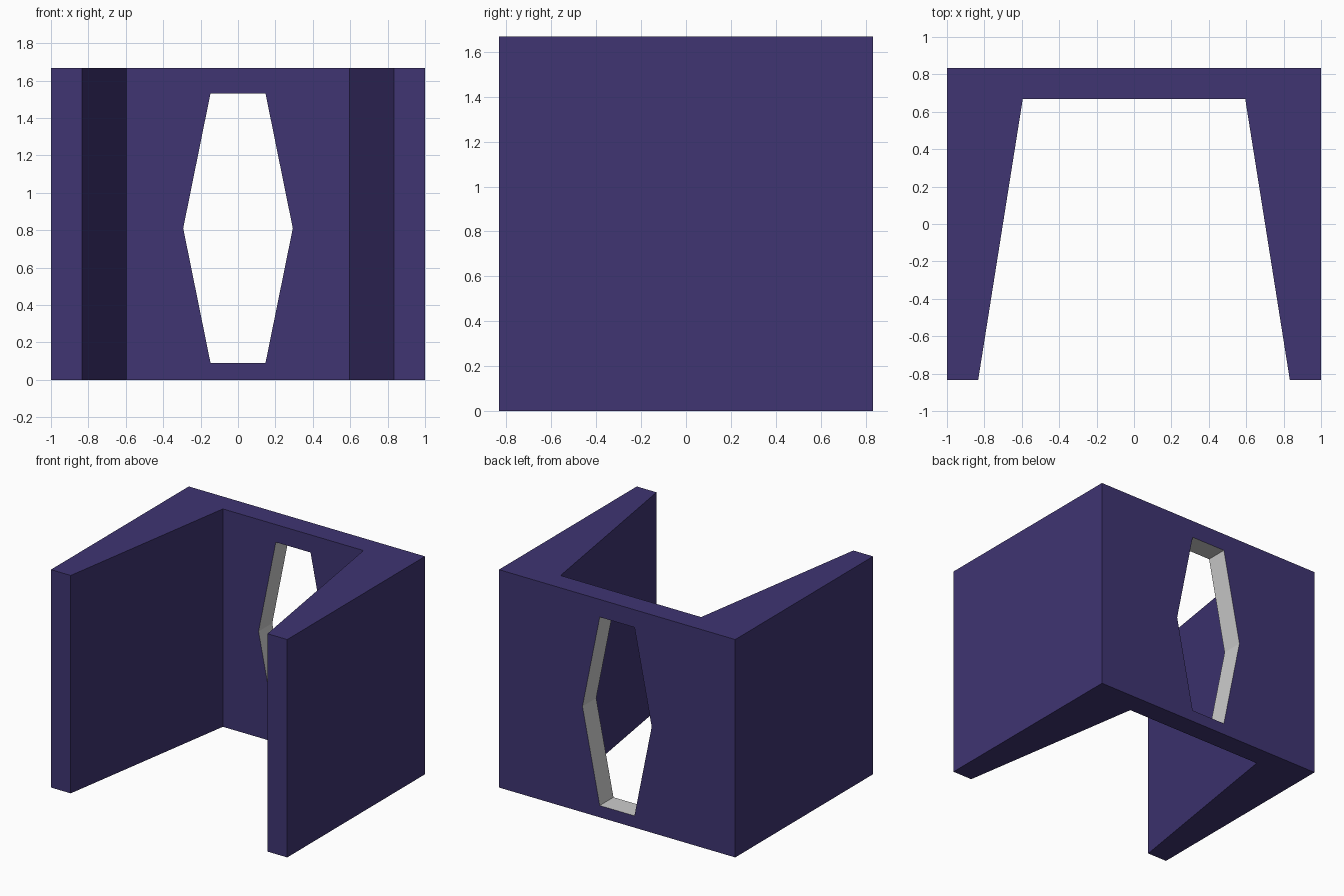
import bpy
import bmesh
from mathutils import Vector

if "Cube" in bpy.data.objects:
    bpy.data.objects.remove(bpy.data.objects["Cube"])


def prism(name, points, offset):
    """Closed solid made by extruding a flat outline along offset."""
    bm = bmesh.new()
    face = bm.faces.new([bm.verts.new(p) for p in points])
    ext = bmesh.ops.extrude_face_region(bm, geom=[face], use_keep_orig=True)
    verts = [g for g in ext["geom"] if isinstance(g, bmesh.types.BMVert)]
    bmesh.ops.translate(bm, verts=verts, vec=Vector(offset))
    bmesh.ops.recalc_face_normals(bm, faces=bm.faces)
    mesh = bpy.data.meshes.new(name)
    bm.to_mesh(mesh)
    bm.free()
    obj = bpy.data.objects.new(name, mesh)
    bpy.context.collection.objects.link(obj)
    return obj


# U-shaped wall with tapering sides, mirrored half outline
half = [(0.595, 0.667), (0.833, -0.833), (1, -0.833), (1, 0.833)]
outline = half + [(-x, y) for x, y in reversed(half)]
wall = prism("u_wall", [(x, y, 0) for x, y in outline], (0, 0, 1.667))

# Tall six-sided window through the back wall
hexagon = [(0.147, 0.09), (0.293, 0.81), (0.147, 1.532),
           (-0.147, 1.532), (-0.293, 0.81), (-0.147, 0.09)]
cutter = prism("window_cutter", [(x, 0.4, z) for x, z in hexagon], (0, 0.8, 0))
cut = wall.modifiers.new("window", 'BOOLEAN')
cut.operation = 'DIFFERENCE'
cut.solver = 'EXACT'
cut.object = cutter
bpy.context.view_layer.objects.active = wall
bpy.ops.object.modifier_apply(modifier=cut.name)
bpy.data.objects.remove(cutter)

# Purple wall, plain grey window lining
for name, color in (("purple", (0.05, 0.035, 0.17, 1)), ("grey", (0.8, 0.8, 0.8, 1))):
    mat = bpy.data.materials.new(name)
    mat.diffuse_color = color
    mat.use_nodes = True
    mat.node_tree.nodes["Principled BSDF"].inputs["Base Color"].default_value = mat.diffuse_color
    wall.data.materials.append(mat)
for poly in wall.data.polygons:
    c = poly.center
    lining = abs(c.x) < 0.35 and 0.7 < c.y < 0.8 and 0.05 < c.z < 1.6
    poly.material_index = 1 if lining else 0
